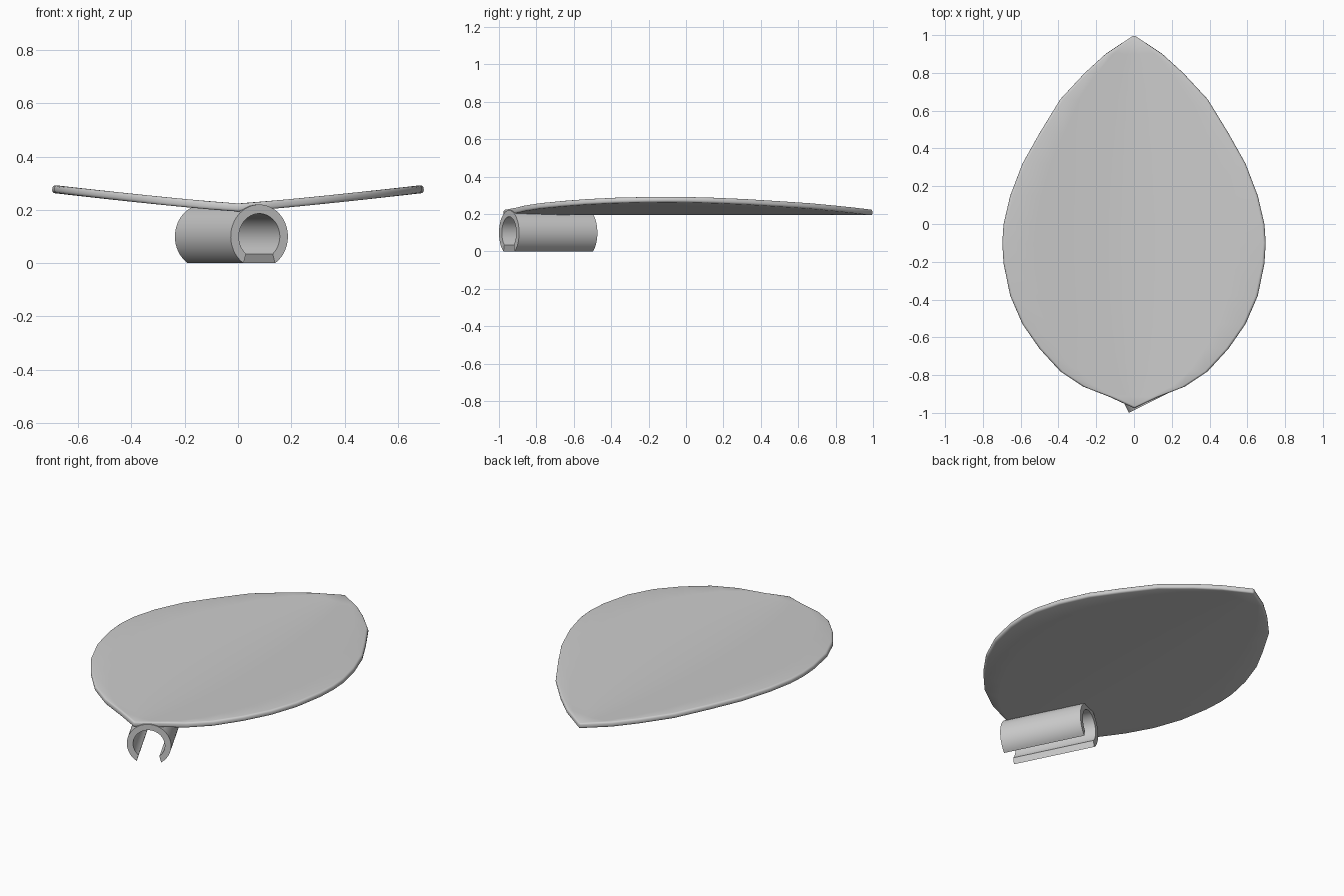
import bpy, bmesh, math
from mathutils import Matrix

cube = bpy.data.objects.get("Cube")
if cube:
    bpy.data.objects.remove(cube)

grey = bpy.data.materials.new("plain grey")
grey.use_nodes = True
colour = (0.6, 0.6, 0.6, 1)
grey.diffuse_color = colour
grey.node_tree.nodes["Principled BSDF"].inputs["Base Color"].default_value = colour


def make_object(name, bm):
    bmesh.ops.recalc_face_normals(bm, faces=bm.faces)
    mesh = bpy.data.meshes.new(name)
    bm.to_mesh(mesh)
    bm.free()
    mesh.materials.append(grey)
    obj = bpy.data.objects.new(name, mesh)
    bpy.context.collection.objects.link(obj)
    return obj


def smooth(obj, degrees):
    bpy.ops.object.select_all(action='DESELECT')
    obj.select_set(True)
    bpy.context.view_layer.objects.active = obj
    bpy.ops.object.shade_smooth_by_angle(angle=math.radians(degrees))


# Leaf blade: half widths along the length, lofted into a shallow V
outline = [(0.15, 0.9), (0.26, 0.8), (0.39, 0.66), (0.5, 0.48), (0.59, 0.32),
           (0.655, 0.15), (0.69, 0), (0.697, -0.1), (0.69, -0.21), (0.655, -0.38),
           (0.59, -0.53), (0.5, -0.66), (0.39, -0.78), (0.27, -0.86), (0.13, -0.915)]
tip_y, stem_y = 1.0, -0.975
mid_z, rise, half_width = 0.209, 0.07, 0.7
columns = 8

bm = bmesh.new()
rows = []
for w, y in outline:
    row = []
    for i in range(columns + 1):
        x = w * (2 * i / columns - 1)
        z = mid_z + rise * (abs(x) / half_width) ** 1.15
        row.append(bm.verts.new((x, y, z)))
    rows.append(row)
for a, b in zip(rows, rows[1:]):
    for i in range(columns):
        bm.faces.new((a[i], b[i], b[i + 1], a[i + 1]))
for y, row in ((tip_y, rows[0]), (stem_y, rows[-1])):
    point = bm.verts.new((0, y, mid_z))
    for i in range(columns):
        bm.faces.new((point, row[i], row[i + 1]))
leaf = make_object("leaf_blade", bm)
if leaf.data.polygons[0].normal.z < 0:
    leaf.data.flip_normals()

thick = leaf.modifiers.new("thickness", 'SOLIDIFY')
thick.thickness = 0.03
thick.offset = 0
rim = leaf.modifiers.new("rounded_rim", 'BEVEL')
rim.width = 0.011
rim.segments = 3
rim.limit_method = 'ANGLE'
rim.angle_limit = math.radians(60)
smooth(leaf, 40)

# Stem clip: open C section extruded along a slanted axis
outer, inner, length, segments = 0.12, 0.086, 0.468, 48
outer_gap, inner_gap = math.radians(33.5), math.radians(41)


def arc(radius, gap):
    for i in range(segments + 1):
        a = gap + (2 * math.pi - 2 * gap) * i / segments
        yield radius * math.sin(a), -radius * math.cos(a)


bm = bmesh.new()
ends = []
for y in (0, length):
    ends.append([[bm.verts.new((x, y, z)) for x, z in arc(r, g)]
                 for r, g in ((outer, outer_gap), (inner, inner_gap))])
(fo, fi), (bo, bi) = ends
for i in range(segments):
    for p, q in ((fo, bo), (bi, fi), (fi, fo), (bo, bi)):
        bm.faces.new((p[i], p[i + 1], q[i + 1], q[i]))
for i in (0, -1):
    bm.faces.new((fo[i], bo[i], bi[i], fi[i]))
bm.transform(Matrix.Translation((0.08, -0.946, 0.1)) @ Matrix.Rotation(math.radians(26.6), 4, 'Z'))
clip = make_object("stem_clip", bm)
smooth(clip, 35)
